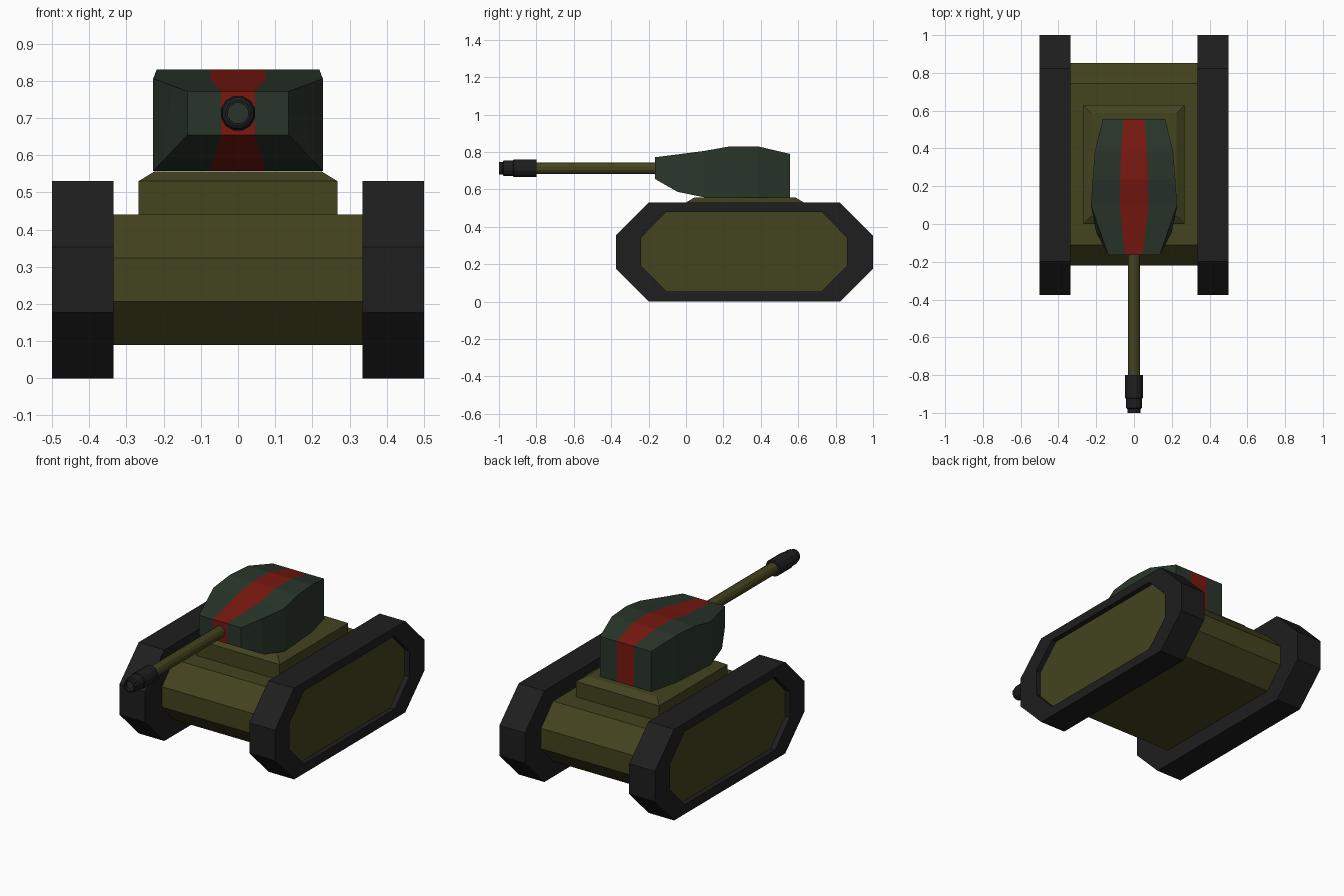
import bpy, bmesh
from math import sin, cos, pi

if "Cube" in bpy.data.objects:
    bpy.data.objects.remove(bpy.data.objects["Cube"])


def material(name, rgb):
    m = bpy.data.materials.new(name)
    m.diffuse_color = (*rgb, 1)
    m.use_nodes = True
    m.node_tree.nodes["Principled BSDF"].inputs["Base Color"].default_value = m.diffuse_color
    return m


OLIVE = material("olive", (0.056, 0.056, 0.014))
BLACK = material("black", (0.013, 0.013, 0.014))
GREEN = material("dark_green", (0.022, 0.036, 0.023))
RED = material("red", (0.19, 0.009, 0.005))


def loft(name, rings, mats, caps=True, mirror=False):
    """Skin a list of equal-length closed rings; returns mesh object and bmesh finish."""
    bm = bmesh.new()
    vs = [[bm.verts.new(p) for p in ring] for ring in rings]
    n = len(rings[0])
    for a, b in zip(vs, vs[1:]):
        for j in range(n):
            f = bm.faces.new((a[j], a[(j + 1) % n], b[(j + 1) % n], b[j]))
            # turret stripe runs along the middle top and bottom columns
            if caps == "striped" and j in (1, 5):
                f.material_index = 1
    for ring, last in ((vs[0], False), (vs[-1], True)):
        if caps == "striped":
            for j in range(3):
                f = bm.faces.new((ring[j], ring[j + 1], ring[6 - j], ring[7 - j]))
                f.material_index = int(j == 1)
        else:
            f = bm.faces.new(ring)
            f.material_index = len(mats) - 1 if last else 0
    bmesh.ops.recalc_face_normals(bm, faces=bm.faces)
    me = bpy.data.meshes.new(name)
    bm.to_mesh(me)
    bm.free()
    for m in mats:
        me.materials.append(m)
    ob = bpy.data.objects.new(name, me)
    bpy.context.collection.objects.link(ob)
    if mirror:
        ob.modifiers.new("mirror", "MIRROR")
    return ob


def octagon(x, y0, y1, z0, z1, cy, cz):
    """Rectangle with cut corners in the side plane."""
    return [(x, y, z) for y, z in (
        (y0 + cy, z0), (y1 - cy, z0), (y1, z0 + cz), (y1, z1 - cz),
        (y1 - cy, z1), (y0 + cy, z1), (y0, z1 - cz), (y0, z0 + cz))]


def rect(x, y0, y1, z):
    return [(-x, y0, z), (x, y0, z), (x, y1, z), (-x, y1, z)]


def lathe(name, profile, mats, z=0.713, n=12):
    """Revolve (y, radius) pairs about the gun axis."""
    rings = [[(r * cos((i + .5) * 2 * pi / n), y, z + r * sin((i + .5) * 2 * pi / n))
              for i in range(n)] for y, r in profile]
    return loft(name, rings, mats)


# Tracks with recessed outer panels
outer = (-0.375, 1.0, 0, 0.53, 0.177, 0.177)
inner = (-0.24, 0.86, 0.055, 0.48, 0.135, 0.137)
loft("tracks", [octagon(0.335, *outer), octagon(0.5, *outer),
                octagon(0.5, *inner), octagon(0.47, *inner)],
     [BLACK, OLIVE], mirror=True)

# Hull
hull = (-0.22, 0.853, 0.09, 0.44, 0.11, 0.116)
loft("hull", [octagon(-0.335, *hull), octagon(0.335, *hull)], [OLIVE])

# Turret base plate with chamfered top
loft("turret_base", [rect(0.268, 0, 0.63, 0.43), rect(0.268, 0, 0.63, 0.53),
                     rect(0.225, 0.043, 0.587, 0.556)], [OLIVE])

# Turret: stations of (y, top half-width, bottom half-width, top z, bottom z)
stations = [(-0.165, 0.136, 0.136, 0.772, 0.655),
            (-0.045, 0.178, 0.2, 0.787, 0.587),
            (0.10, 0.228, 0.228, 0.806, 0.557),
            (0.235, 0.219, 0.219, 0.83, 0.557),
            (0.385, 0.207, 0.207, 0.83, 0.557),
            (0.555, 0.165, 0.165, 0.79, 0.557)]
cols = (-1, -1 / 3, 1 / 3, 1)
loft("turret", [[(c * wt, y, zt) for c in cols] + [(-c * wb, y, zb) for c in cols]
                for y, wt, wb, zt, zb in stations], [GREEN, RED], caps="striped")

# Gun barrel and stepped muzzle with a hollow bore
lathe("barrel", [(-0.1, 0.033), (-0.82, 0.033)], [OLIVE])
lathe("muzzle", [(-0.8, 0.03), (-0.8, 0.048), (-0.92, 0.048), (-0.925, 0.044),
                 (-0.975, 0.043), (-0.98, 0.035), (-1.0, 0.035),
                 (-1.0, 0.028), (-0.98, 0.028)], [BLACK, GREEN])
